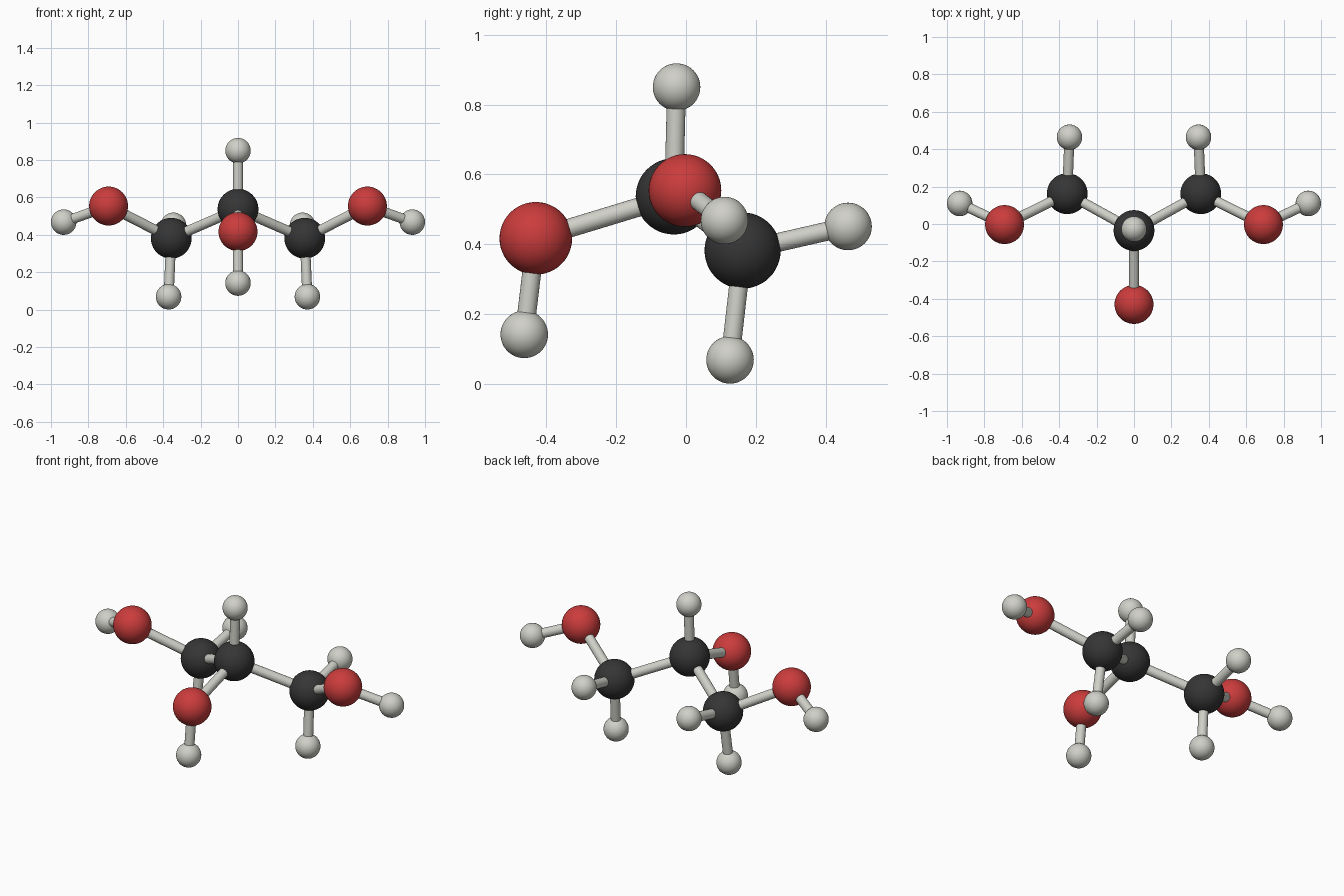
import bpy
from mathutils import Vector

if "Cube" in bpy.data.objects:
    bpy.data.objects.remove(bpy.data.objects["Cube"])


def material(name, rgb):
    m = bpy.data.materials.new(name)
    m.diffuse_color = (*rgb, 1)
    m.use_nodes = True
    m.node_tree.nodes["Principled BSDF"].inputs["Base Color"].default_value = m.diffuse_color
    return m


DARK = material("charcoal", (0.036, 0.036, 0.036))
RED = material("red", (0.60, 0.045, 0.045))
PALE = material("pale grey", (0.63, 0.63, 0.58))

# Ball kinds: radius and colour
KINDS = {"carbon": (0.109, DARK), "oxygen": (0.104, RED), "hydrogen": (0.068, PALE)}
BOND_RADIUS = 0.027


def finish(name, mat):
    ob = bpy.context.object
    ob.name = name
    ob.data.materials.append(mat)
    bpy.ops.object.shade_smooth_by_angle()


def ball(name, kind, pos):
    radius, mat = KINDS[kind]
    bpy.ops.mesh.primitive_uv_sphere_add(segments=48, ring_count=24, radius=radius, location=pos)
    finish(name, mat)


def bond(name, a, b):
    a, b = Vector(a), Vector(b)
    d = b - a
    bpy.ops.mesh.primitive_cylinder_add(vertices=24, radius=BOND_RADIUS, depth=d.length,
                                        location=(a + b) / 2,
                                        rotation=d.to_track_quat('Z', 'Y').to_euler())
    finish(name, PALE)


# Central group, then one arm that is mirrored left and right
centre = {
    "centre_carbon": ("carbon", (0, -0.035, 0.537)),
    "top_hydrogen": ("hydrogen", (0, -0.027, 0.85)),
    "front_oxygen": ("oxygen", (0, -0.43, 0.417)),
    "front_hydrogen": ("hydrogen", (0, -0.463, 0.142)),
}
arm = {
    "carbon": ("carbon", (0.357, 0.162, 0.382)),
    "back_hydrogen": ("hydrogen", (0.345, 0.464, 0.451)),
    "low_hydrogen": ("hydrogen", (0.371, 0.126, 0.069)),
    "oxygen": ("oxygen", (0.692, -0.003, 0.554)),
    "outer_hydrogen": ("hydrogen", (0.932, 0.11, 0.468)),
}

atoms = dict(centre)
links = [("centre_carbon", "top_hydrogen"), ("centre_carbon", "front_oxygen"),
         ("front_oxygen", "front_hydrogen")]
for side, s in (("left", -1), ("right", 1)):
    for part, (kind, (x, y, z)) in arm.items():
        atoms[f"{side}_{part}"] = (kind, (s * x, y, z))
    c, o = f"{side}_carbon", f"{side}_oxygen"
    links += [("centre_carbon", c), (c, f"{side}_back_hydrogen"),
              (c, f"{side}_low_hydrogen"), (c, o), (o, f"{side}_outer_hydrogen")]

# Balls and connecting rods
for name, (kind, pos) in atoms.items():
    ball(name, kind, pos)
for a, b in links:
    bond(f"bond_{a}_to_{b}", atoms[a][1], atoms[b][1])
